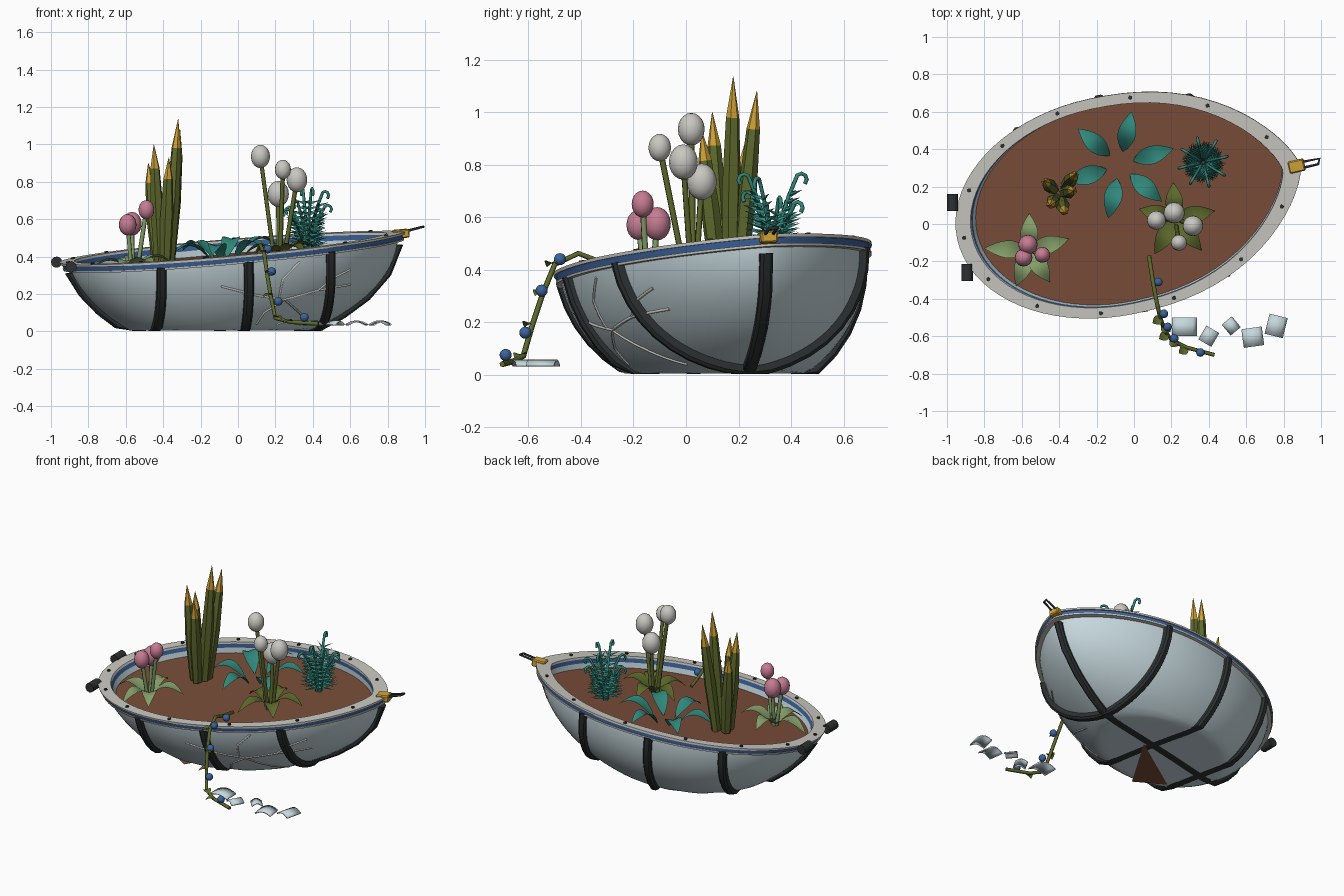
import bpy, bmesh, math, random
from math import sin, cos, pi, radians, sqrt
from mathutils import Vector, Matrix
from mathutils.bvhtree import BVHTree

random.seed(4)
cube = bpy.data.objects.get("Cube")
if cube:
    bpy.data.objects.remove(cube)


def material(name, *rgb):
    mat = bpy.data.materials.new(name)
    mat.use_nodes = True
    mat.diffuse_color = (*rgb, 1)
    mat.node_tree.nodes["Principled BSDF"].inputs["Base Color"].default_value = (*rgb, 1)
    return mat


HULL = material("pale blue enamel", .56, .68, .72)
GREY = material("warm light grey", .58, .57, .53)
SOIL = material("brown soil", .19, .075, .04)
BLUE = material("blue", .045, .125, .33)
DARK = material("dark iron", .026, .03, .031)
GOLD = material("gold", .64, .37, .04)
TEAL = material("teal leaf", .03, .245, .2)
OLIVE = material("olive green", .11, .14, .025)
PALE = material("pale green", .23, .34, .14)
PINK = material("pink petal", .56, .2, .29)

# Tilted frame of the vessel: local x runs to the bow, local z is the rim normal
axis_z = Vector((-.077, -.078, 1)).normalized()
axis_x = Vector((cos(radians(12)), sin(radians(12)), .0915)).normalized()
axis_y = axis_z.cross(axis_x)
FRAME = Matrix((axis_x, axis_y, axis_z)).transposed().to_4x4()
FRAME.translation = (-.02, .115, .45)
TURN = FRAME.to_3x3()


def finish(name, bm, *mats, fix_normals=True):
    if fix_normals:
        bmesh.ops.recalc_face_normals(bm, faces=bm.faces[:])
    mesh = bpy.data.meshes.new(name)
    bm.to_mesh(mesh)
    bm.free()
    for mat in mats:
        mesh.materials.append(mat)
    obj = bpy.data.objects.new(name, mesh)
    bpy.context.collection.objects.link(obj)
    return obj


def skin(bm, rings, closed=True, indices=None):
    """Join successive rows of points with quads."""
    rows = [[bm.verts.new(p) for p in ring] for ring in rings]
    for k, (a, b) in enumerate(zip(rows, rows[1:])):
        n = len(a)
        for i in range(n if closed else n - 1):
            j = (i + 1) % n
            f = bm.faces.new((a[i], a[j], b[j], b[i]))
            f.material_index = indices[k] if indices else 0
    return rows


def outline(scale, depth, n=72):
    """Egg-shaped outline: elliptical raked stern, fuller rounded-point bow."""
    pts = []
    for i in range(n):
        a = 2 * pi * i / n
        t = cos(a)
        if t > 0:
            u, v = 1.035 * t, math.copysign(.588 * (1 - t ** 2.3) ** .7, sin(a))
        else:
            u, v = (.85 - .25 * depth) * t, .588 * sin(a)
        pts.append(FRAME @ Vector((scale * u - .1, scale * v + .05 * depth, -depth)))
    return pts


def flatten(bm, floor):
    """Press everything below the floor up onto it."""
    bmesh.ops.recalc_face_normals(bm, faces=bm.faces[:])
    for v in bm.verts:
        v.co.z = max(v.co.z, floor)


# Hull bowl, pressed flat where it stands
bm = bmesh.new()
depths = [.55 * sin(pi / 2 * k / 24) for k in range(24)]
rows = skin(bm, [outline(.963 * sqrt(1 - (d / .55) ** 2), d) for d in depths])
bm.faces.new(rows[-1])
surface = BVHTree.FromBMesh(bm)
flatten(bm, .004)
hull = finish("hull", bm, HULL, fix_normals=False)

# Inner wall with a painted stripe, rim, outer stripe and moulding
for name, profile, mats, indices in (
        ("inner_wall", ((.906, .01), (.902, .04), (.893, .09)), (BLUE, HULL), (0, 1)),
        ("rim", ((.975, .013), (1, .013), (1, 0), (.905, 0), (.902, .013), (.975, .013)), (GREY,), None),
        ("outer_stripe", ((.99, .012), (.986, .036)), (BLUE,), None),
        ("moulding", ((.96, .036), (.993, .036), (.992, .046), (.93, .048)), (GREY,), None)):
    bm = bmesh.new()
    skin(bm, [outline(*p) for p in profile], indices=indices)
    finish(name, bm, *mats)

# Soil and the worn patch under the hull
bm = bmesh.new()
bm.faces.new([bm.verts.new(p) for p in outline(.9, .074)])
finish("soil", bm, SOIL)
bm = bmesh.new()
patch = bm.faces.new([bm.verts.new(p) for p in ((.03, .13, 0), (-.21, -.27, 0), (-.4, -.16, 0))])
patch.normal_update()
if patch.normal.z > 0:
    patch.normal_flip()
finish("bottom_patch", bm, SOIL, fix_normals=False)


# Iron ribs and keel, following the hull
def strap(name, origin, direction, side):
    base, width = FRAME @ Vector(origin), TURN @ Vector(side)
    section = ((-.012, -.025), (.018, -.025), (.03, -.014), (.03, .014), (.018, .025), (-.012, .025))
    rings = []
    for k in range(19):
        a = radians(4 + 172 * k / 18)
        out = TURN @ (Vector(direction) * cos(a) - Vector((0, 0, sin(a))))
        hit = surface.ray_cast(base, out)[0]
        if hit:
            rings.append([hit + out * h + width * w for h, w in section])
    bm = bmesh.new()
    rows = skin(bm, rings)
    bm.faces.new(rows[0])
    bm.faces.new(rows[-1])
    flatten(bm, .002)
    finish(name, bm, DARK, fix_normals=False)


for place, u in (("bow", .42), ("middle", -.05), ("stern", -.51)):
    strap(place + "_rib", (u, 0, 0), (0, 1, 0), (1, 0, 0))
strap("keel", (-.1, 0, 0), (1, 0, 0), (0, 1, 0))


# Small shape helpers
def cylinder(name, mat, radius, height, matrix, sides=12):
    bm = bmesh.new()
    bmesh.ops.create_cone(bm, cap_ends=True, segments=sides, radius1=radius, radius2=radius,
                          depth=height, matrix=matrix)
    return finish(name, bm, mat)


def ball(name, mat, center, radius, stretch=1.0):
    bm = bmesh.new()
    place = Matrix.Translation(center) @ Matrix.Diagonal((1, 1, stretch, 1))
    bmesh.ops.create_uvsphere(bm, u_segments=16, v_segments=10, radius=radius, matrix=place)
    return finish(name, bm, mat)


def tube(name, mat, radius, paths):
    curve = bpy.data.curves.new(name, "CURVE")
    curve.dimensions = "3D"
    curve.bevel_depth, curve.bevel_resolution, curve.use_fill_caps = radius, 1, True
    for path in paths:
        spline = curve.splines.new("POLY")
        spline.points.add(len(path) - 1)
        for point, co in zip(spline.points, path):
            point.co = (*co, 1)
    curve.materials.append(mat)
    obj = bpy.data.objects.new(name, curve)
    bpy.context.collection.objects.link(obj)


def leaf(name, mat, start, tip, width, rise):
    """Arched, creased leaf from start to tip."""
    start, tip = Vector(start), Vector(tip)
    along = tip - start
    side = Vector((-along.y, along.x, 0)).normalized()
    rows = []
    for k in range(9):
        t = k / 8
        mid = start + along * t + Vector((0, 0, rise * sin(pi * t)))
        w = width / 2 * (.06 + sin(pi * t ** .85)) if k < 8 else .001
        lift = Vector((0, 0, w * .3))
        rows.append((mid - side * w + lift, mid, mid + side * w + lift))
    bm = bmesh.new()
    skin(bm, rows, closed=False)
    finish(name, bm, mat, fix_normals=False)


def ground(x, y):
    return .376 + .077 * (x + .02) + .078 * (y - .115)


# Rim studs
for p in outline(.955, -.002, 14):
    cylinder("rim_stud", DARK, .011, .01, Matrix.Translation(p) @ TURN.to_4x4(), 8)

# Stern rollers, bow clasp and hook
for x, y, z in ((-.97, .115, .37), (-.892, -.26, .345)):
    cylinder("stern_roller", DARK, .03, .09, Matrix.Translation((x, y, z)) @ Matrix.Rotation(pi / 2, 4, "X"))
bm = bmesh.new()
bmesh.ops.create_cube(bm, size=1, matrix=Matrix.Translation((.87, .31, .522)) @ TURN.to_4x4()
                      @ Matrix.Diagonal((.085, .065, .045, 1)))
bmesh.ops.bevel(bm, geom=bm.edges[:], offset=.006, segments=1, affect="EDGES")
finish("bow_clasp", bm, GOLD)
tube("bow_hook", DARK, .007, [[(.88, .295, .53), (.985, .32, .558), (.992, .35, .56), (.89, .33, .535)]])

# Cracks projected onto the front of the hull
cracks = (((-.09, .24), (.11, .19), (.25, .17), (.43, .22), (.6, .25)), ((.22, .18), (.24, .28), (.33, .37)),
          ((.43, .22), (.5, .28), (.6, .33)), ((.25, .17), (.14, .1), (.1, .04)), ((.25, .17), (.33, .1), (.38, .04)))
paths = []
for crack in cracks:
    hits = []
    for (x, z), (x2, z2) in zip(crack, crack[1:]):
        for k in range(6):
            t = k / 5
            hits.append(surface.ray_cast(Vector((x + (x2 - x) * t, -2, z + (z2 - z) * t)), Vector((0, 1, 0)))[0])
    paths.append([h for h in hits if h])
tube("crack", GREY, .006, paths)

# Tall spikes with gold tips
for x, y, z in ((-.32, .18, 1.135), (-.45, .1, 1), (-.48, .23, .9), (-.37, .06, .93), (-.31, .27, 1.08)):
    base = Vector((-.4 + (x + .4) * .38, .16 + (y - .16) * .38, .36))
    axis = Vector((x, y, z)) - base
    spin = axis.to_track_quat("Z", "Y")
    rings = [[base + axis * t + spin @ Vector((r * cos(a * pi / 3), r * sin(a * pi / 3), 0)) for a in range(6)]
             for t, r in ((0, .03), (.45, .037), (.8, .026), (1, .001))]
    bm = bmesh.new()
    skin(bm, rings, indices=(0, 0, 1))
    finish("spike_leaf", bm, OLIVE, GOLD)


# Flower clumps: stems, heads and a rosette of leaves
def clump(name, center, stem_mat, head_mat, heads, leaf_tips):
    x, y = center
    root = Vector((x, y, ground(x, y)))
    for hx, hy, hz, r in heads:
        foot = root + Vector(((hx - x) * .25, (hy - y) * .25, -.01))
        tube(name + "_stem", stem_mat, .012, [[foot, (hx, hy, hz)]])
        ball(name + "_head", head_mat, (hx, hy, hz), r, 1.22)
    for tx, ty in leaf_tips:
        leaf(name + "_leaf", stem_mat, root, (tx, ty, ground(tx, ty) + .025), .09, .06)


clump("pink_flower", (-.56, -.14), PALE, PINK,
      ((-.567, -.11, .575, .052), (-.59, -.18, .57, .047), (-.49, -.165, .65, .042)),
      ((-.56, .055), (-.35, -.08), (-.45, -.31), (-.63, -.33), (-.8, -.13)))
clump("white_flower", (.22, .03), OLIVE, GREY,
      ((.12, .02, .935, .051), (.24, -.1, .865, .043), (.315, -.01, .81, .055), (.215, .06, .735, .057)),
      ((.21, .22), (.43, .07), (.36, -.14), (.11, -.16), (.03, .08)))

# Broad teal rosette
for k in range(6):
    a = radians(78 - 60 * k)
    x, y = -.075 + .3 * cos(a), .315 + .29 * sin(a)
    sx, sy = -.075 + .075 * cos(a), .315 + .075 * sin(a)
    leaf("rosette_leaf", TEAL, (sx, sy, ground(sx, sy)), (x, y, ground(x, y) + .045), .092, .065)

# Fern with curled fronds and narrow leaflets
root = Vector((.37, .33, ground(.37, .33)))
fronds = []
bm = bmesh.new()
for k in range(8):
    a = 2 * pi * (k + .3) / 8
    out, side = Vector((cos(a), sin(a), 0)), Vector((-sin(a), cos(a), 0))
    height = random.uniform(.2, .33) + (.07 if k == 2 else 0)
    path = [root + out * (.015 + .075 * t * t) + Vector((0, 0, height * t)) for t in (0, .2, .4, .6, .8, 1)]
    curl = path[-1] + out * .022
    path += [curl + out * (-.022 * cos(c)) + Vector((0, 0, .022 * sin(c))) for c in (.8, 1.6, 2.4, 3.2, 4)]
    fronds.append(path)
    for n in range(9):
        t = .1 + n * .09
        p = root + out * (.015 + .075 * t * t) + Vector((0, 0, height * t))
        for s in (-1, 1):
            tip = p + side * s * .1 * (1.15 - t * .8) + out * .04 + Vector((0, 0, .018))
            up = Vector((0, 0, .007))
            skin(bm, [[p + up, p + out * .01 - up, p - out * .01 - up], [tip] * 3])
finish("fern_leaflets", bm, TEAL)
tube("fern_frond", TEAL, .008, fronds)

# Trailing vine with berries and small leaves
vine = ((.08, -.17, .39), (.1, -.3, .42), (.12, -.41, .462), (.14, -.5, .42), (.155, -.545, .31),
        (.175, -.585, .19), (.2, -.62, .07), (.28, -.66, .05), (.43, -.7, .04))
tube("vine", OLIVE, .011, [vine])
for p in ((.13, -.31, .42), (.16, -.48, .44), (.18, -.55, .32), (.215, -.612, .16), (.355, -.687, .075)):
    ball("berry", BLUE, p, .023)
for k, (x, y, z) in enumerate(vine[3:8]):
    s = 1 if k % 2 else -1
    leaf("vine_leaf", OLIVE, (x - s * .01, y, z), (x + s * .04, y - .03, z - .01), .05, .012)

# Broken enamel shards on the ground
for x, y, w, h, turn in ((.27, -.55, .135, .1, 0), (.4, -.6, .08, .085, -30), (.52, -.545, .07, .075, 40),
                         (.635, -.605, .11, .1, 8), (.76, -.545, .1, .11, -14)):
    place = Matrix.Translation((x, y, .038)) @ Matrix.Rotation(radians(turn), 4, "Z")
    bm = bmesh.new()
    skin(bm, [[place @ Vector((w * (k / 6 - .5), h * e, .02 * sin(pi * k / 6))) for k in range(7)]
              for e in (-.5, .5)], closed=False)
    shard = finish("shard", bm, HULL)
    shard.modifiers.new("thickness", "SOLIDIFY").thickness = .008

# Smooth shading, with sharp edges kept on everything but the hull
hull.data.shade_smooth()
bpy.ops.object.select_all(action="DESELECT")
for obj in bpy.context.collection.objects:
    if obj.type == "MESH" and obj != hull:
        obj.select_set(True)
        bpy.context.view_layer.objects.active = obj
bpy.ops.object.shade_smooth_by_angle(angle=radians(35))
